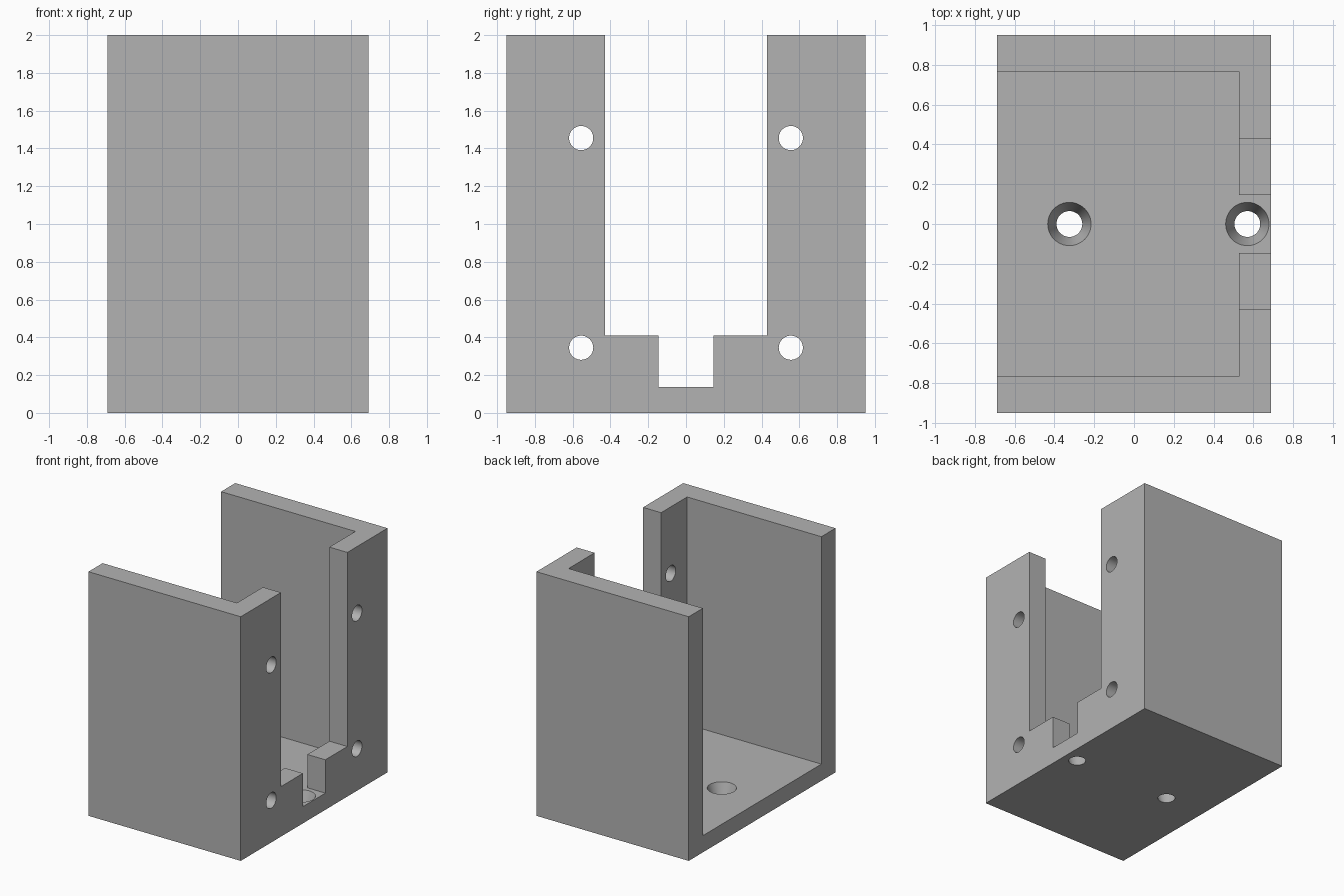
import bpy
import math

cube = bpy.data.objects.get("Cube")
if cube:
    bpy.data.objects.remove(cube, do_unlink=True)

# Overall sizes
HALF_X, HALF_Y, HEIGHT = 0.69, 0.95, 2.0
FLOOR = 0.137      # floor thickness
INNER_Y = 0.767    # inside face of the side walls
PLATE_X = 0.527    # inside face of the mounting plate
OVER = 0.2         # how far cutters pass the body

grey = bpy.data.materials.new("plain grey")
grey.use_nodes = True
colour = (0.45, 0.45, 0.45, 1)
grey.diffuse_color = colour
grey.node_tree.nodes["Principled BSDF"].inputs["Base Color"].default_value = colour


def box(name, low, high):
    """Box between two opposite corners."""
    centre = [(a + b) / 2 for a, b in zip(low, high)]
    bpy.ops.mesh.primitive_cube_add(size=1, location=centre)
    ob = bpy.context.object
    ob.name = name
    ob.scale = [b - a for a, b in zip(low, high)]
    bpy.ops.object.transform_apply(location=True, rotation=True, scale=True)
    return ob


def cone(name, r_low, r_high, depth, centre, turn=0):
    bpy.ops.mesh.primitive_cone_add(vertices=48, radius1=r_low, radius2=r_high,
                                    depth=depth, location=centre,
                                    rotation=(0, turn, 0))
    ob = bpy.context.object
    ob.name = name
    bpy.ops.object.transform_apply(location=True, rotation=True, scale=True)
    return ob


# Solid block that everything is cut from
body = box("bracket_body", (-HALF_X, -HALF_Y, 0), (HALF_X, HALF_Y, HEIGHT))
body.data.materials.append(grey)

# Main cavity, open at the top and one end
top = HEIGHT + OVER
cutters = [
    box("cavity_cutter", (-HALF_X - OVER, -INNER_Y, FLOOR), (PLATE_X, INNER_Y, top)),
    # Wide slot and narrow lower notch through the mounting plate
    box("slot_cutter", (PLATE_X - OVER, -0.43, 0.41), (HALF_X + OVER, 0.43, top)),
    box("notch_cutter", (PLATE_X - OVER, -0.145, FLOOR), (HALF_X + OVER, 0.145, top)),
]

# Four straight holes through the mounting plate
for y in (-0.555, 0.555):
    for z in (0.345, 1.455):
        cutters.append(cone("plate_hole_cutter", 0.064, 0.064, 0.5,
                            (HALF_X, y, z), math.pi / 2))

# Two tapered holes through the floor, extended past both faces
R_BOTTOM, R_TOP, PAST = 0.065, 0.109, 0.02
slope = (R_TOP - R_BOTTOM) / FLOOR * PAST
for x in (-0.325, 0.57):
    cutters.append(cone("floor_hole_cutter", R_BOTTOM - slope, R_TOP + slope,
                        FLOOR + 2 * PAST, (x, 0, FLOOR / 2)))

# Cut the body and drop the cutters
bpy.ops.object.select_all(action="DESELECT")
bpy.context.view_layer.objects.active = body
body.select_set(True)
for cutter in cutters:
    cutter.hide_render = True
    mod = body.modifiers.new("cut", "BOOLEAN")
    mod.operation = "DIFFERENCE"
    mod.solver = "EXACT"
    mod.object = cutter
    bpy.ops.object.modifier_apply(modifier=mod.name)
    bpy.data.objects.remove(cutter, do_unlink=True)

bpy.ops.object.shade_smooth_by_angle(angle=math.radians(30))
